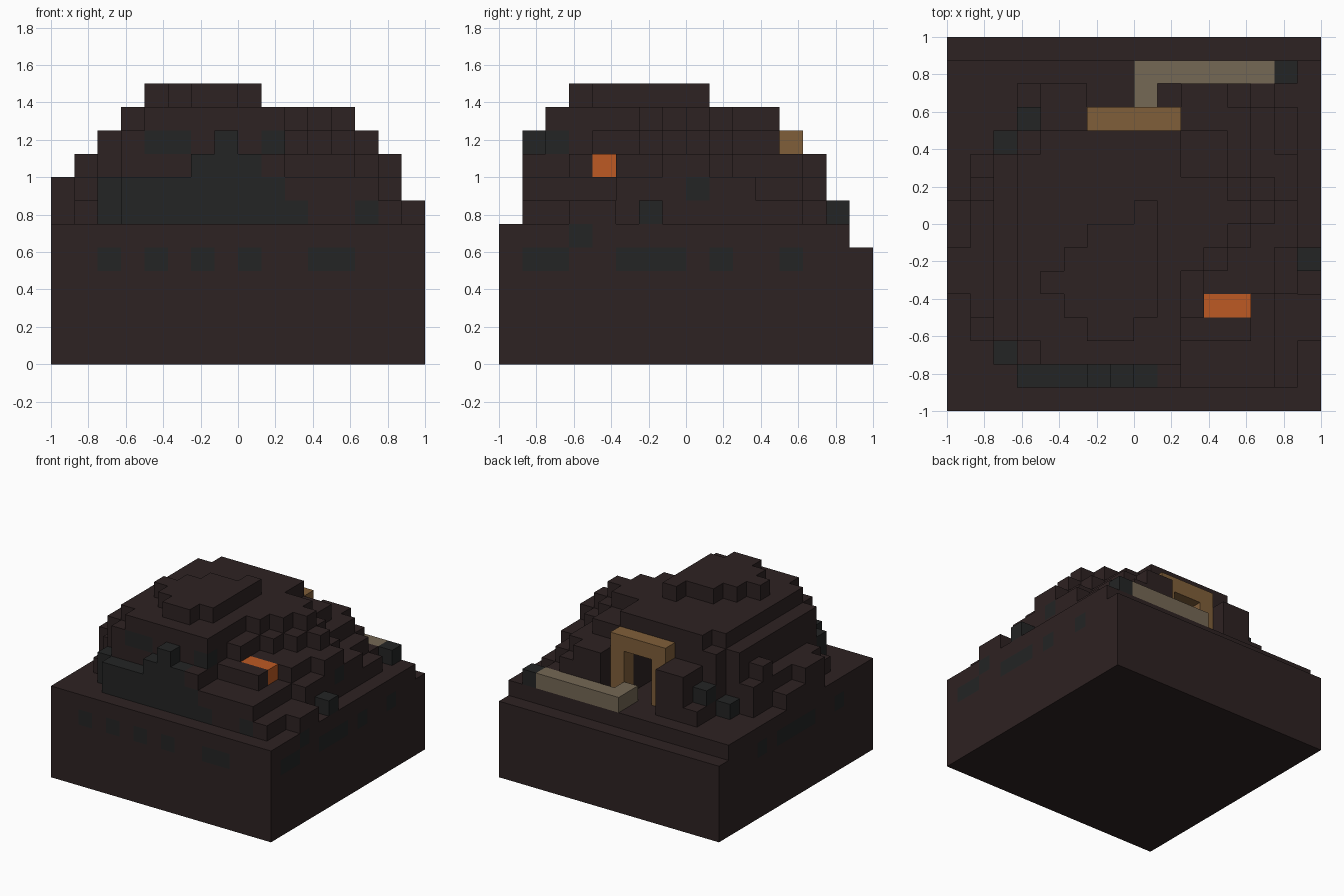
import bpy
import bmesh
from mathutils import Vector

cube = bpy.data.objects.get("Cube")
if cube:
    bpy.data.objects.remove(cube, do_unlink=True)

CELL = 0.125


def material(name, colour):
    mat = bpy.data.materials.new(name)
    mat.use_nodes = True
    mat.diffuse_color = (*colour, 1)
    mat.node_tree.nodes["Principled BSDF"].inputs["Base Color"].default_value = (*colour, 1)
    return mat


dark_earth = material("dark earth", (0.027, 0.016, 0.016))
charcoal = material("charcoal", (0.017, 0.018, 0.018))
sandstone = material("sandstone", (0.178, 0.138, 0.091))
timber = material("timber", (0.216, 0.114, 0.042))
ember = material("ember orange", (0.515, 0.102, 0.017))


def block(x0, x1, y0, y1, z0, z1=None):
    """Set of grid cells filling a box (end exclusive, one layer by default)."""
    z1 = z0 + 1 if z1 is None else z1
    return {(x, y, z) for x in range(x0, x1) for y in range(y0, y1) for z in range(z0, z1)}


def layer(z, *rectangles):
    return set().union(*(block(*r, z) for r in rectangles))


# Square plinth with a lower step along the back
hill = block(0, 16, 0, 16, 0, 5) | block(0, 16, 0, 15, 5)

# Stepped mound, one layer at a time
hill |= layer(6, (3, 15, 1, 2), (2, 15, 2, 12), (1, 15, 3, 11), (0, 15, 5, 9),
              (2, 16, 3, 5), (3, 6, 12, 14), (10, 15, 12, 13), (10, 14, 13, 14))
hill |= layer(7, (3, 14, 1, 2), (2, 14, 2, 11), (3, 14, 11, 12), (1, 14, 4, 11),
              (0, 14, 5, 7), (2, 15, 5, 11), (3, 6, 12, 13), (4, 6, 13, 14),
              (10, 14, 12, 13), (10, 13, 13, 14))
hill |= layer(8, (6, 10, 1, 2), (3, 10, 2, 3), (2, 13, 3, 11), (3, 13, 11, 12),
              (2, 14, 5, 10), (2, 15, 7, 9), (1, 14, 9, 10), (4, 6, 12, 14),
              (10, 13, 12, 13), (10, 12, 13, 14))
hill |= layer(9, (7, 8, 1, 2), (3, 10, 2, 3), (2, 10, 3, 11), (2, 11, 4, 11),
              (3, 12, 6, 12), (2, 13, 7, 10), (2, 14, 8, 9))
hill |= layer(10, (4, 10, 2, 12), (3, 10, 3, 11), (3, 11, 6, 10), (3, 12, 7, 10),
              (3, 13, 8, 9))
hill |= layer(11, (6, 8, 3, 8), (5, 9, 4, 7), (4, 9, 5, 6), (6, 9, 4, 8), (8, 9, 4, 9))

# Hollow behind the doorway
hill -= block(7, 9, 9, 12, 6, 9)

# Timber door frame: full slab minus the opening
frame = block(6, 10, 12, 13, 6, 10) - block(7, 9, 12, 13, 6, 9)

# Low L-shaped wall beside the doorway
wall = block(8, 14, 14, 15, 6) | block(8, 9, 13, 14, 6)

# Glowing block on the slope
glow = block(11, 13, 4, 5, 8)

# Charcoal outcrop on the front slope
stones = layer(6, (3, 11, 1, 2), (2, 3, 2, 3), (13, 14, 1, 2))
stones |= layer(7, (3, 10, 1, 2), (2, 3, 2, 3))
stones |= layer(8, (6, 9, 1, 2))
stones |= layer(9, (7, 8, 1, 2), (4, 6, 2, 3), (9, 10, 2, 3))
# Loose stones on the sides and back
stones |= {(3, 12, 7), (2, 11, 6), (14, 14, 6), (14, 8, 7), (15, 6, 6), (15, 3, 5)}
# Stones set in the plinth walls
stones |= {(x, 0, 4) for x in (2, 4, 6, 8, 11, 12)}
stones |= {(15, y, 4) for y in (1, 2, 5, 6, 7, 9, 12)}
stones |= {(0, y, 4) for y in (3, 6, 7, 8, 9, 11)}

hill -= stones | glow | frame | wall
everything = hill | stones | glow | frame | wall


def build(name, cells, mat):
    """Mesh the outer faces of a group of cells."""
    bm = bmesh.new()
    for cell in sorted(cells):
        centre = Vector(cell) + Vector((0.5, 0.5, 0.5))
        for axis in range(3):
            for sign in (-1, 1):
                near = list(cell)
                near[axis] += sign
                if tuple(near) in everything:
                    continue
                normal, u = Vector(), Vector()
                normal[axis] = sign
                u[(axis + 1) % 3] = 1
                v = normal.cross(u)
                corners = ((-u - v), (u - v), (u + v), (v - u))
                points = [centre + (normal + c) * 0.5 for c in corners]
                bm.faces.new([bm.verts.new(p * CELL - Vector((1, 1, 0))) for p in points])
    bmesh.ops.remove_doubles(bm, verts=bm.verts, dist=CELL / 100)
    mesh = bpy.data.meshes.new(name)
    bm.to_mesh(mesh)
    bm.free()
    mesh.materials.append(mat)
    bpy.context.collection.objects.link(bpy.data.objects.new(name, mesh))


build("hill", hill, dark_earth)
build("charcoal_stones", stones, charcoal)
build("low_wall", wall, sandstone)
build("door_frame", frame, timber)
build("glowing_block", glow, ember)
